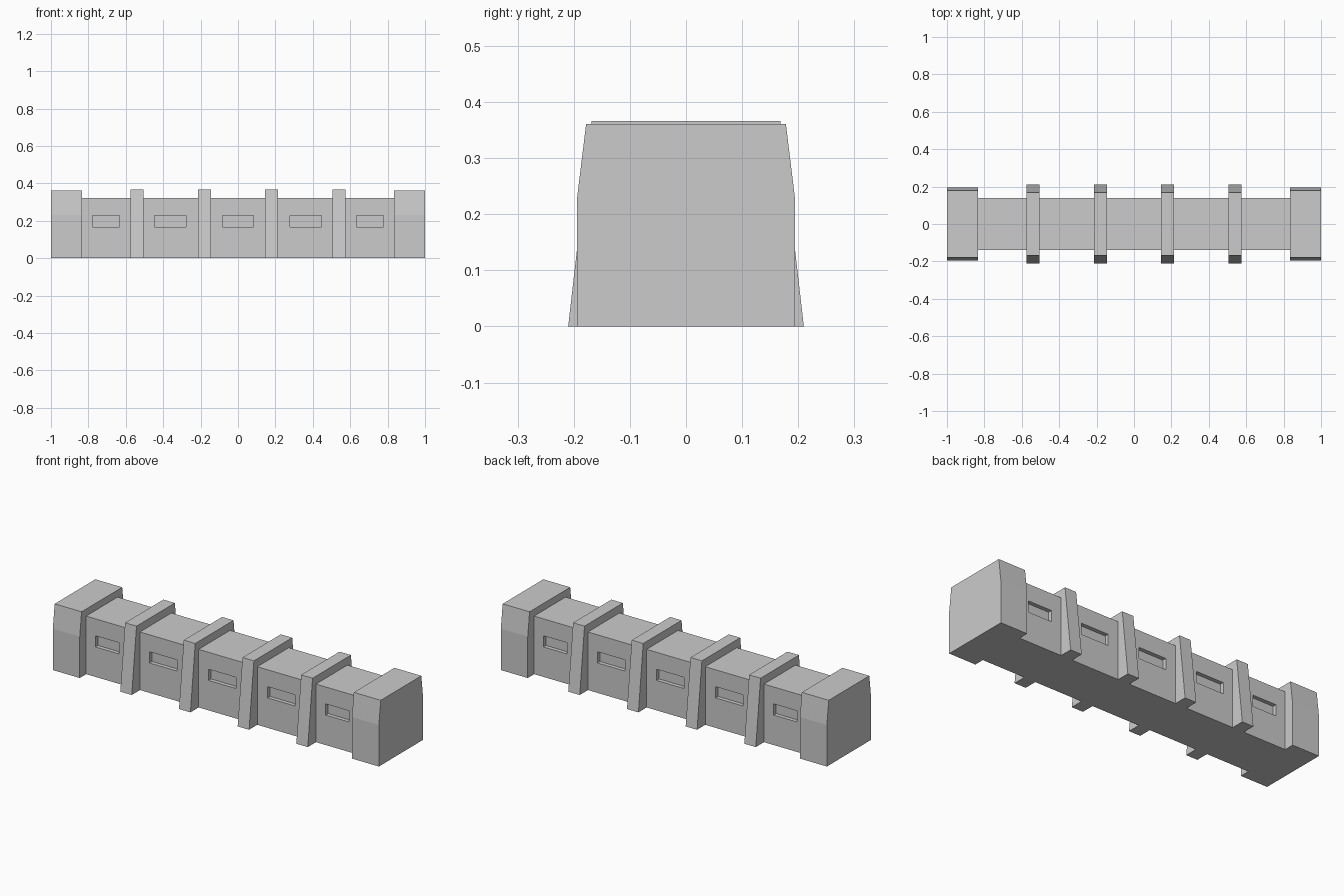
import bpy
import bmesh
from mathutils import Matrix

old = bpy.data.objects.get("Cube")
if old:
    bpy.data.objects.remove(old, do_unlink=True)

# Single plain concrete colour
concrete = bpy.data.materials.new("concrete_grey")
concrete.use_nodes = True
colour = (0.6, 0.6, 0.6, 1.0)
concrete.diffuse_color = colour
concrete.node_tree.nodes["Principled BSDF"].inputs["Base Color"].default_value = colour


def add_object(name, bm):
    bmesh.ops.recalc_face_normals(bm, faces=bm.faces)
    mesh = bpy.data.meshes.new(name)
    bm.to_mesh(mesh)
    bm.free()
    mesh.materials.append(concrete)
    obj = bpy.data.objects.new(name, mesh)
    bpy.context.collection.objects.link(obj)
    return obj


def prism(name, half_profile, x, width):
    """Mirror a (y, z) half profile and extrude it along x."""
    outline = half_profile + [(-y, z) for y, z in reversed(half_profile)]
    bm = bmesh.new()
    face = bm.faces.new([bm.verts.new((x - width / 2, y, z)) for y, z in outline])
    new = bmesh.ops.extrude_face_region(bm, geom=[face])["geom"]
    verts = [v for v in new if isinstance(v, bmesh.types.BMVert)]
    bmesh.ops.translate(bm, verts=verts, vec=(width, 0, 0))
    return add_object(name, bm)


# Long wall between the end blocks
WALL_Y = 0.138
wall = prism("wall", [(WALL_Y, 0), (WALL_Y, 0.322)], 0, 1.68)

# Shallow slots on both faces, narrower in the outer bays
bm = bmesh.new()
for x, width in ((-0.706, 0.144), (-0.362, 0.168), (0, 0.168), (0.362, 0.168), (0.706, 0.144)):
    for side in (-1, 1):
        place = Matrix.Translation((x, side * WALL_Y, 0.197))
        bmesh.ops.create_cube(bm, size=1, matrix=place @ Matrix.Diagonal((width, 0.044, 0.062, 1)))
cutter = add_object("slot_cutter", bm)
cutter.hide_render = True
cut = wall.modifiers.new("slots", "BOOLEAN")
cut.operation = "DIFFERENCE"
cut.solver = "EXACT"
cut.object = cutter
bpy.context.view_layer.update()
wall_eval = wall.evaluated_get(bpy.context.evaluated_depsgraph_get())
carved = bpy.data.meshes.new_from_object(wall_eval)
wall.modifiers.clear()
wall.data = carved
bpy.data.objects.remove(cutter, do_unlink=True)

# End blocks with a sloped upper part
for name, side in (("left_end_block", 1), ("right_end_block", -1)):
    prism(name, [(0.194, 0), (0.194, 0.23), (0.178, 0.361)], side * 0.9175, 0.165)

# Tapered buttress ribs
for i in range(4):
    prism(f"buttress_{i + 1}", [(0.21, 0), (0.168, 0.366)], (i - 1.5) * 0.36, 0.07)
